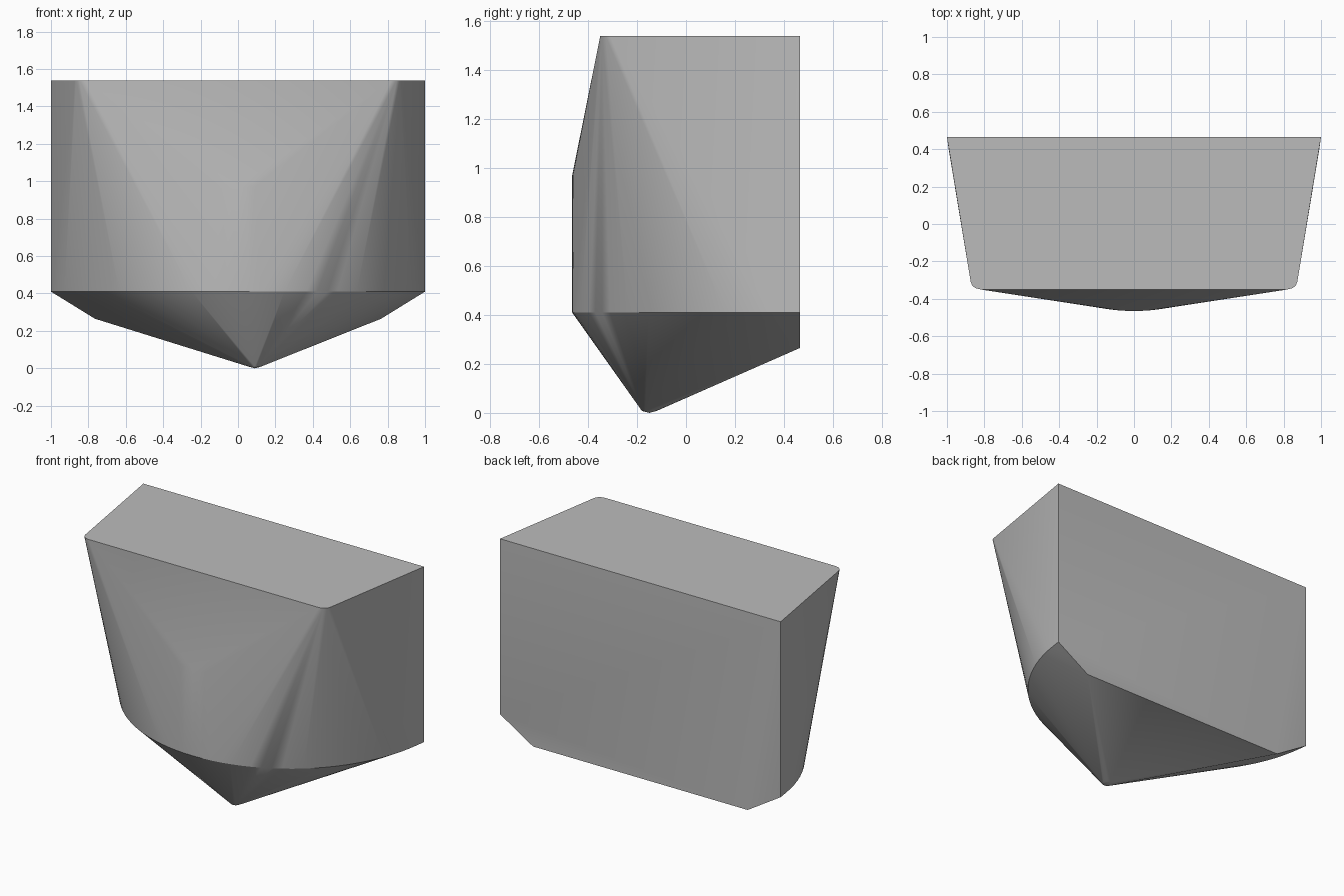
import bpy, bmesh, math

cube = bpy.data.objects.get("Cube")
if cube:
    bpy.data.objects.remove(cube, do_unlink=True)

TOP, RIM, BACK = 1.54, 0.41, 0.465


def arc(cx, cy, r, start, end, steps, z):
    """Points along a horizontal arc, angles in degrees."""
    pts = []
    for i in range(steps + 1):
        a = math.radians(start + (end - start) * i / steps)
        pts.append((cx + r * math.cos(a), cy + r * math.sin(a), z))
    return pts


points = []
# Half-round rim where the walls meet the pointed underside
points += arc(0, 0.535, 1.0, 184, 356, 48, RIM)
# Small rounded tip, slightly off centre
points += arc(0.09, -0.15, 0.03, 0, 360, 12, 0.008)
points.append((0.09, -0.15, 0.0))
# Flat top with rounded front corners, and the flat back
for s in (-1, 1):
    points += [(s, BACK, TOP), (s, BACK, RIM), (s * 0.765, BACK, 0.265)]
    points += [(s * x, y, TOP) for x, y in
               ((0.873, -0.31), (0.865, -0.329), (0.848, -0.343), (0.82, -0.35))]
# Upper end of the upright front bulge
points += arc(0, 0.535, 1.0, 265, 275, 4, 0.97)

# Wrap the profiles in one convex skin
bm = bmesh.new()
for p in points:
    bm.verts.new(p)
hull = bmesh.ops.convex_hull(bm, input=bm.verts[:])
loose = {g for g in hull["geom_interior"] + hull["geom_unused"]
         if isinstance(g, bmesh.types.BMVert)}
bmesh.ops.delete(bm, geom=list(loose), context="VERTS")
bmesh.ops.dissolve_limit(bm, angle_limit=math.radians(0.3),
                         verts=bm.verts[:], edges=bm.edges[:])
bmesh.ops.recalc_face_normals(bm, faces=bm.faces[:])

mesh = bpy.data.meshes.new("body")
bm.to_mesh(mesh)
bm.free()
body = bpy.data.objects.new("body", mesh)
bpy.context.collection.objects.link(body)

# Plain grey material
grey = bpy.data.materials.new("plain grey")
grey.use_nodes = True
colour = (0.5, 0.5, 0.5, 1.0)
grey.diffuse_color = colour
grey.node_tree.nodes["Principled BSDF"].inputs["Base Color"].default_value = colour
mesh.materials.append(grey)

# Soft curves, crisp rim and flat ends
bpy.ops.object.select_all(action="DESELECT")
body.select_set(True)
bpy.context.view_layer.objects.active = body
bpy.ops.object.shade_smooth_by_angle(angle=math.radians(30))
